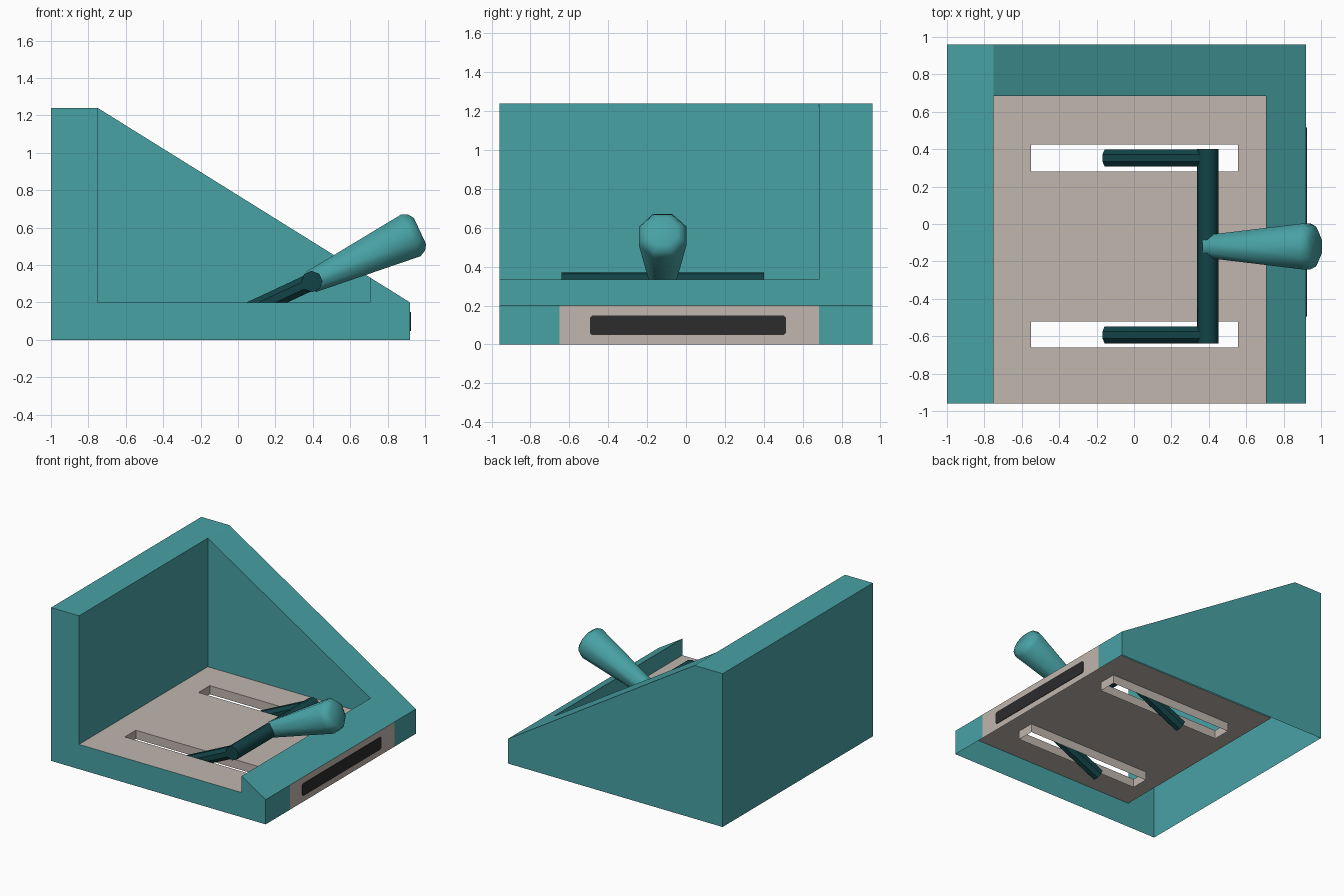
import bpy, bmesh, math
from mathutils import Vector

if "Cube" in bpy.data.objects:
    bpy.data.objects.remove(bpy.data.objects["Cube"])


def material(name, rgb):
    m = bpy.data.materials.new(name)
    m.diffuse_color = (*rgb, 1)
    m.use_nodes = True
    m.node_tree.nodes["Principled BSDF"].inputs["Base Color"].default_value = m.diffuse_color
    return m


TEAL = material("teal", (0.065, 0.36, 0.375))
BEIGE = material("beige", (0.53, 0.465, 0.42))
DARK_TEAL = material("dark teal", (0.006, 0.057, 0.063))
CHARCOAL = material("charcoal", (0.025, 0.025, 0.027))


def build(name, faces, mat, recalc=True, smooth=None):
    """Mesh object from a list of face point loops."""
    bm = bmesh.new()
    for pts in faces:
        bm.faces.new([bm.verts.new(p) for p in pts])
    bmesh.ops.remove_doubles(bm, verts=bm.verts, dist=0.0005)
    if recalc:
        bmesh.ops.recalc_face_normals(bm, faces=bm.faces)
    me = bpy.data.meshes.new(name)
    bm.to_mesh(me)
    bm.free()
    me.materials.append(mat)
    ob = bpy.data.objects.new(name, me)
    bpy.context.collection.objects.link(ob)
    if smooth:
        bpy.ops.object.select_all(action='DESELECT')
        ob.select_set(True)
        bpy.context.view_layer.objects.active = ob
        bpy.ops.object.shade_smooth_by_angle(angle=math.radians(smooth))
    return ob


def rod(name, origin, axis, side, rings, mat, smooth=None, n=8):
    """Capped octagonal loft; rings are (distance along axis, radius)."""
    o, d, u = Vector(origin), Vector(axis), Vector(side)
    v = d.cross(u)
    loops = []
    for s, r in rings:
        angles = [(k + 0.5) * 2 * math.pi / n for k in range(n)]
        loops.append([o + d * s + (u * math.cos(a) + v * math.sin(a)) * r for a in angles])
    faces = [loops[0][::-1], loops[-1]]
    for a, b in zip(loops, loops[1:]):
        faces += [[a[k], a[(k + 1) % n], b[(k + 1) % n], b[k]] for k in range(n)]
    return build(name, faces, mat, smooth=smooth)


# Main dimensions
X0, XW, XR, X1 = -1.0, -0.75, 0.705, 0.92      # outer left, inner left, rail, outer right
Y0, YW, Y1 = -0.96, 0.685, 0.96                # front, inner back wall, back
FLOOR, TOP = 0.2, 1.24
RAIL = TOP + (FLOOR - TOP) * (XR - XW) / (X1 - XW)
PLATE_Y = -0.65


def quad_x(x, y0, y1, z0, z1):
    return [(x, y0, z0), (x, y1, z0), (x, y1, z1), (x, y0, z1)]


# Hollow open-bottomed casing with sloped back wall and rail
front = [(X0, 0), (X1, 0), (X1, FLOOR), (XR, RAIL), (XR, FLOOR), (XW, FLOOR), (XW, TOP), (X0, TOP)]
back = [(X1, 0), (X0, 0), (X0, TOP), (XW, TOP), (X1, FLOOR)]
inner = [(XW, FLOOR), (XR, FLOOR), (XR, RAIL), (XW, TOP)]
casing = [[(x, Y0, z) for x, z in front],
          [(x, Y1, z) for x, z in back],
          [(x, YW, z) for x, z in inner],
          quad_x(X0, Y0, Y1, 0, TOP)[::-1],
          quad_x(XW, Y0, YW, FLOOR, TOP),
          quad_x(XR, Y0, YW, FLOOR, RAIL)[::-1],
          quad_x(X1, Y0, PLATE_Y, 0, FLOOR),
          quad_x(X1, YW, Y1, 0, FLOOR),
          [(X0, Y0, TOP), (XW, Y0, TOP), (XW, Y1, TOP), (X0, Y1, TOP)],
          [(XW, YW, TOP), (XR, YW, RAIL), (X1, YW, FLOOR), (X1, Y1, FLOOR), (XW, Y1, TOP)],
          [(XR, Y0, RAIL), (X1, Y0, FLOOR), (X1, YW, FLOOR), (XR, YW, RAIL)]]
build("casing", casing, TEAL, recalc=False)

# Beige end panel and its dark slot
build("end_panel", [quad_x(X1, PLATE_Y, YW, 0, FLOOR)], BEIGE, recalc=False)
ya, yb, za, zb, c = -0.495, 0.515, 0.048, 0.148, 0.012
outline = [(ya + c, za), (yb - c, za), (yb, za + c), (yb, zb - c),
           (yb - c, zb), (ya + c, zb), (ya, zb - c), (ya, za + c)]
lo, hi = ([(X1 + dx, y, z) for y, z in outline] for dx in (0, 0.004))
build("end_slot", [hi] + [[lo[k - 1], lo[k], hi[k], hi[k - 1]] for k in range(8)], CHARCOAL, recalc=False)

# Floor with two slots whose rims reach down
xs = [XW, -0.55, 0.555, XR]
ys = [Y0, -0.66, -0.52, 0.28, 0.425, YW]
floor = []
for i in range(3):
    for j in range(5):
        xa, xb, yc, yd = xs[i], xs[i + 1], ys[j], ys[j + 1]
        ring = [(xa, yc), (xb, yc), (xb, yd), (xa, yd)]
        if i == 1 and j in (1, 3):
            for k in range(4):
                p, q = ring[k - 1], ring[k]
                floor.append([(*p, FLOOR), (*q, FLOOR), (*q, 0.13), (*p, 0.13)])
        else:
            floor.append([(*p, FLOOR) for p in ring])
build("floor", floor, BEIGE, recalc=False)

# Lever: two tilted arms, a crossbar and a flared grip
TILT = math.radians(25)
along = (math.cos(TILT), 0, math.sin(TILT))
PX, PZ = 0.395, 0.312
for label, y in (("front", -0.593), ("back", 0.353)):
    rod(label + "_lever_arm", (PX, y, PZ), along, (0, 1, 0), [(-0.60, 0.05), (0.0, 0.05)], DARK_TEAL)
rod("lever_crossbar", (PX, 0, PZ), (0, 1, 0), along, [(-0.64, 0.057), (0.4, 0.057)], DARK_TEAL, 50)
rod("lever_grip", (PX, -0.12, PZ), along, (0, 1, 0),
    [(-0.005, 0.065), (0.583, 0.133), (0.618, 0.115), (0.638, 0.084)], TEAL, 50)
